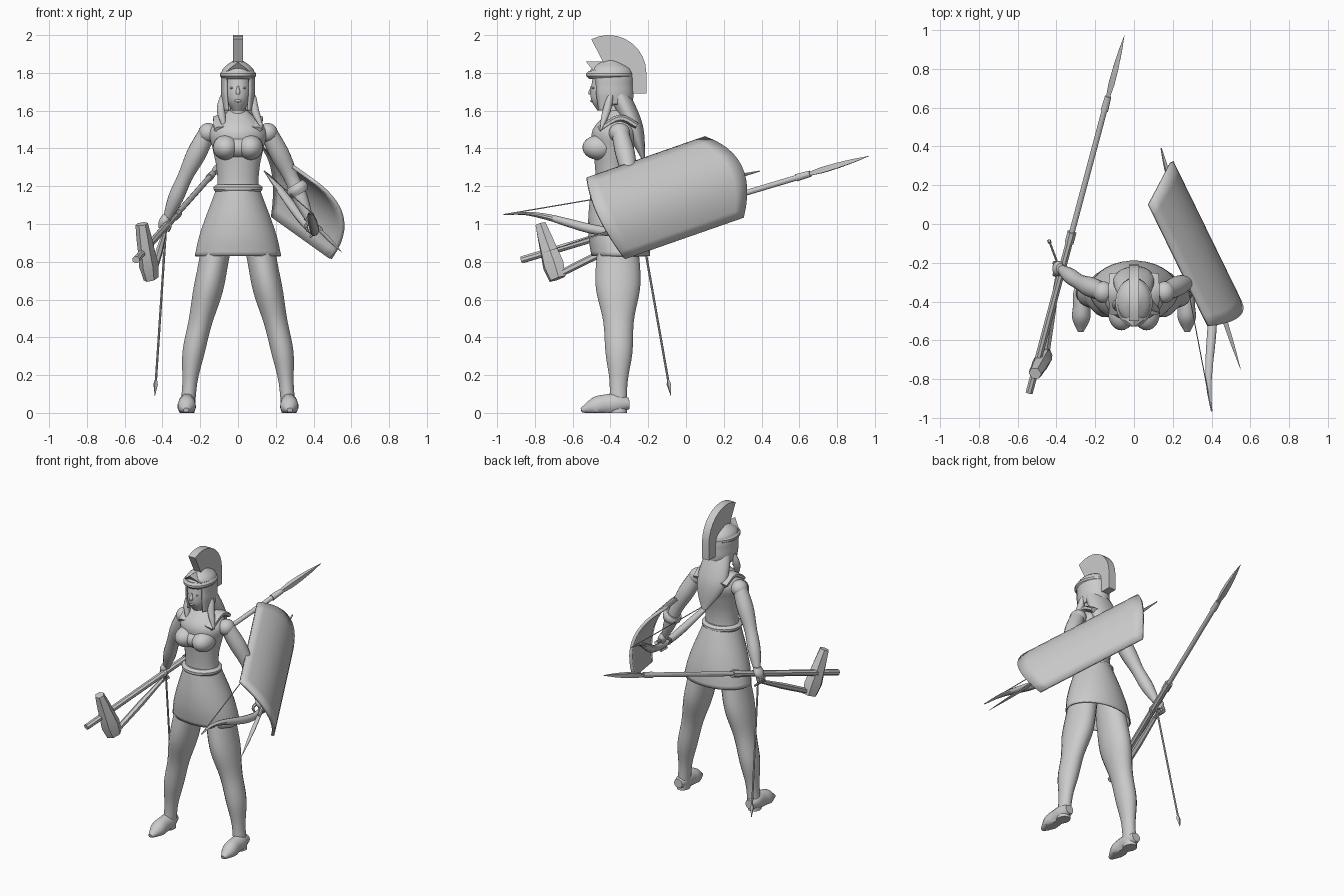
import bpy, bmesh, math
from mathutils import Vector, Matrix

old = bpy.data.objects.get("Cube")
if old:
    bpy.data.objects.remove(old, do_unlink=True)

shade = (.6, .6, .6, 1)
grey = bpy.data.materials.new("plain grey")
grey.use_nodes = True
grey.diffuse_color = shade
grey.node_tree.nodes["Principled BSDF"].inputs["Base Color"].default_value = shade


def finish(name, bm, angle=40, thick=0):
    bmesh.ops.recalc_face_normals(bm, faces=bm.faces)
    mesh = bpy.data.meshes.new(name)
    bm.to_mesh(mesh)
    bm.free()
    mesh.materials.append(grey)
    obj = bpy.data.objects.new(name, mesh)
    bpy.context.collection.objects.link(obj)
    if thick:
        modifier = obj.modifiers.new("thickness", 'SOLIDIFY')
        modifier.thickness = thick
        modifier.offset = -1
    bpy.ops.object.select_all(action='DESELECT')
    obj.select_set(True)
    bpy.context.view_layer.objects.active = obj
    bpy.ops.object.shade_smooth_by_angle(angle=math.radians(angle))


def sample(values, t, hard):
    """Value at t along evenly spaced numbers or points, straight or splined."""
    last = len(values) - 1
    if last == 0:
        return values[0]
    i = min(int(t * last), last - 1)
    f = t * last - i
    b, c = values[i], values[i + 1]
    if hard:
        return b + (c - b) * f
    a = values[i - 1] if i > 0 else b * 2 - c
    d = values[i + 2] if i + 2 <= last else c * 2 - b
    return (b * 2 + (c - a) * f + (a * 2 - b * 5 + c * 4 - d) * f ** 2
            + (b * 3 - a - c * 3 + d) * f ** 3) * .5


def tube(name, path, widths, flat=(1,), sides=16, level=False, hard=False,
         flip=1, cap=True, thick=0, drop=None):
    """Skin elliptical rings along a path; widths and flat are spread evenly over it.
    level keeps the rings horizontal and flip=-1 mirrors the part in x."""
    path = [Vector(p) for p in path]
    spans = max(len(path), len(widths)) - 1
    steps = spans if hard else spans * 4
    centres = [sample(path, i / steps, hard) for i in range(steps + 1)]
    bm = bmesh.new()
    rings = []
    for i, centre in enumerate(centres):
        across, up = Vector((1, 0, 0)), Vector((0, 1, 0))
        if not level:
            ahead = (centres[min(i + 1, steps)] - centres[max(i - 1, 0)]).normalized()
            across = ahead.cross(Vector((0, 0, 1))).normalized()
            up = across.cross(ahead)
        width = max(sample(widths, i / steps, hard), .001)
        depth = width * sample(flat, i / steps, hard)
        ring = []
        for k in range(sides):
            turn = math.tau * (k + .5) / sides
            p = centre + across * width * math.cos(turn) + up * depth * math.sin(turn)
            ring.append(bm.verts.new((p.x * flip, p.y, max(p.z, 0))))
        rings.append(ring)
    for low, high in zip(rings, rings[1:]):
        for k in range(sides):
            j = (k + 1) % sides
            bm.faces.new((low[k], low[j], high[j], high[k]))
    if cap:
        bm.faces.new(rings[0])
    if cap or drop:
        bm.faces.new(rings[-1])
    if drop:
        unwanted = [f for f in bm.faces if drop(f.calc_center_median())]
        bmesh.ops.delete(bm, geom=unwanted, context='FACES')
    finish(name, bm, 20 if hard else 40, thick)


def ball(name, centre, size):
    bm = bmesh.new()
    place = Matrix.Translation(centre) @ Matrix.Diagonal((*size, 1))
    bmesh.ops.create_uvsphere(bm, u_segments=24, v_segments=16, radius=1, matrix=place)
    finish(name, bm)


def prism(name, outline, place, near, far):
    """Solid between two copies of an outline."""
    bm = bmesh.new()
    front, back = ([bm.verts.new(place(u, v, w)) for u, v in outline] for w in (near, far))
    bm.faces.new(front)
    bm.faces.new(back)
    for k in range(len(outline)):
        j = (k + 1) % len(outline)
        bm.faces.new((front[k], front[j], back[j], back[k]))
    finish(name, bm, 30)


# Torso, neck and head
tube("torso", [(0, -.38, 1), (0, -.39, 1.3), (0, -.365, 1.6)], [.13, .13, .11, .115, .135, .15, .05],
     flat=[.8], sides=28, level=True)
ball("bust", (0, -.44, 1.405), (.132, .085, .062))
tube("neck", [(0, -.37, 1.5), (0, -.39, 1.7)], [.06, .04, .04], level=True)
tube("head", [(0, -.43, 1.6), (0, -.4, 1.8)], [.03, .06, .07, .07, .07],
     flat=[1.3], sides=24, level=True)
tube("nose", [(0, -.5, 1.73), (0, -.508, 1.685)], [.005, .007, .012, .008], level=True)
ball("lips", (0, -.495, 1.652), (.02, .012, .008))

# Paired parts of the body
shoulder, elbow = Vector((.16, -.35, 1.49)), Vector((.28, -.3, 1.25))
for label, s, hand_y, lock_tip in (("left", 1, -.31, .13), ("right", -1, -.23, .07)):
    ball(label + "_breast", (s * .065, -.46, 1.405), (.068, .088, .066))
    ball(label + "_eye", (s * .028, -.487, 1.72), (.015, .01, .006))
    ball(label + "_shoulder", (s * .158, -.352, 1.483), (.052, .056, .052))
    tube(label + "_leg", [(.1, -.36, .96), (.16, -.36, .64), (.235, -.355, .32), (.27, -.36, 0)],
         [.08, .08, .08, .065, .06, .04, .04], flat=[1.25, 1.5, 1.25, 1.2, 1.2],
         sides=20, level=True, flip=s)
    tube(label + "_foot", [(.27, -.3, .05), (.27, -.42, .045), (.275, -.555, .015)],
         [.03, .045, .045, .047, .015], flat=[1, 1.2, .8], flip=s)
    tube(label + "_shoulder_strap", [(.09, -.46, 1.5), (.09, -.35, 1.56), (.09, -.26, 1.52)],
         [.04, .045, .04], flat=[.45], sides=8, flip=s)
    tube(label + "_hair_lock", [(.08, -.4, 1.68), (.09, -.42, 1.6), (lock_tip, -.45, 1.5)],
         [.015, .022, .02, .005], level=True, flip=s)
    # Arm, and a hand with fingers curled round its grip
    hand = Vector((.38, hand_y, 1.02))
    tube(label + "_arm", [shoulder, elbow, hand], [.045, .052, .04, .04, .02], flip=s)
    tube(label + "_palm", [hand + Vector((0, 0, .03)), hand + Vector((.02, 0, -.04))],
         [.02, .03, .02], flat=[1.3], level=True, flip=s)
    for k in range(4):
        knuckle = hand + Vector((.02, (k - 1.5) * .02, -.03))
        tube(label + "_finger", [knuckle, knuckle + Vector((.01, 0, -.03)), knuckle + Vector((-.02, 0, -.06))],
             [.01, .01, .006], sides=8, flip=s)
    tube(label + "_thumb", [hand, hand + Vector((-.02, -.04, -.03)), hand + Vector((-.01, -.04, -.06))],
         [.01, .01, .006], sides=8, flip=s)
tube("forearm_band", [(.3, -.3, 1.21), (.33, -.3, 1.16)], [.05, .06, .05])

# Skirt and belt
tube("skirt", [(0, -.39, 1.2), (0, -.345, .83)], [.11, .145, .18, .21, .23], flat=[1, .68],
     sides=32, level=True, cap=False, thick=.008)
tube("belt", [(0, -.39, 1.17), (0, -.39, 1.21)], [.12, .13, .13, .11], flat=[.9],
     sides=32, level=True, hard=True)

# Long hair down the back
tube("back_hair", [(0, -.36, 1.7), (0, -.28, 1.52), (.02, -.225, 1.34)],
     [.08, .1, .105, .075, .02], flat=[.7, .5, .4], sides=20, level=True)


# Helmet shell with an open face, brow band, pediment and crest
def face_opening(c):
    in_front = c.y < -.42 and c.z < 1.77 and abs(c.x) < .06
    under_nape = c.y > -.4 and c.z < 1.63
    return in_front or under_nape


tube("helmet", [(0, -.39, 1.6), (0, -.4, 1.87)], [.08, .085, .09, .09, .09, .078, .02],
     flat=[1.3], sides=28, level=True, cap=False, thick=.01, drop=face_opening)
tube("brow_band", [(0, -.405, 1.77), (0, -.405, 1.81)], [.085, .096, .096, .085],
     flat=[1.3], sides=28, level=True, hard=True)
prism("brow_pediment", [(-.07, 1.8), (.07, 1.8), (0, 1.86)],
      lambda u, v, w: (u, w + abs(u) * .7, v), -.53, -.43)


def fan(radius):
    turns = [math.radians(13 * k) for k in range(10)]
    return [(radius * math.cos(a) - .41, radius * math.sin(a) + 1.8) for a in turns]


prism("crest", fan(.06)[::-1] + [(-.28, 1.69), (-.21, 1.69)] + fan(.2),
      lambda u, v, w: (w, u, v), -.026, .026)

# Curved shield, bulging outward across its width and rounded at its ends
centre = Vector((.29, -.11, 1.14))
along = Vector((-.42, .86, .3)).normalized()
across = Vector((.22, .42, -.88)).normalized()
outward = across.cross(along)
count = 12
bm = bmesh.new()
rows = []
for i in range(count + 1):
    row = []
    for j in range(count + 1):
        u, v = i / count - .5, j / count - .5
        arch = 1 - 4 * v * v
        row.append(bm.verts.new(centre + along * u * (.73 + .15 * arch)
                                + across * v * .49 + outward * .095 * arch))
    rows.append(row)
for first, second in zip(rows, rows[1:]):
    for k in range(count):
        bm.faces.new((first[k], second[k], second[k + 1], first[k + 1]))
finish("shield", bm, thick=.02)

# Bow with recurved limbs, its string, and a short blade in the left hand
front_tip, back_tip = Vector((.4, -.965, 1.05)), Vector((.14, .39, 1.28))
belly = Vector((.12, 0, -.2))
bow_path = [front_tip.lerp(back_tip, k / 12) + belly * math.sin(math.pi * k / 12) ** 2
            for k in range(13)]
tube("bow", bow_path, [.004, .02, .025, .018, .025, .02, .004], flat=[.6, 1.1, .6], sides=10)
tube("bow_string", [front_tip, back_tip], [.003], sides=6, hard=True)
tube("short_blade", [(.55, -.75, .85), (.43, -.38, .97)], [.001, .012, .018, .016],
     flat=[.3], sides=4, hard=True)
tube("blade_grip", [(.44, -.4, .97), (.36, -.19, 1.03)], [.012], sides=8, hard=True)

# Spear and hammer share one line through the right hand
butt, spear_tip = Vector((-.54, -.87, .81)), Vector((-.05, .97, 1.36))


def rod(name, start, end, widths, sides=12):
    ends = [butt.lerp(spear_tip, t) for t in (start, end)]
    tube(name, ends, widths, sides=sides, hard=True)


rod("hammer_shaft", 0, .45, [.02], sides=8)
rod("hammer_collar", .42, .45, [.025], sides=8)
rod("spear_shaft", .3, .83, [.015])
rod("spear_collar", .79, .83, [.02, .017])
rod("spear_head", .82, 1, [.012, .022, .02, .013, .001], sides=4)
tube("hammer_head", [(-.51, -.77, 1), (-.46, -.68, .71)], [.034, .04, .042, .048, .036],
     flat=[.9, 1.25, 1.4], sides=6, hard=True)
tube("hammer_brace", [(-.45, -.66, .74), (-.39, -.24, .95)], [.018, .02, .012],
     sides=6, hard=True)

# Arrow hanging from the right hand
nock, point = Vector((-.38, -.24, 1)), Vector((-.44, -.08, .09))
tube("arrow_shaft", [nock, nock.lerp(point, .92)], [.006], sides=8, hard=True)
tube("arrow_head", [nock.lerp(point, .9), point], [.005, .013, .007, .001], sides=4, hard=True)
